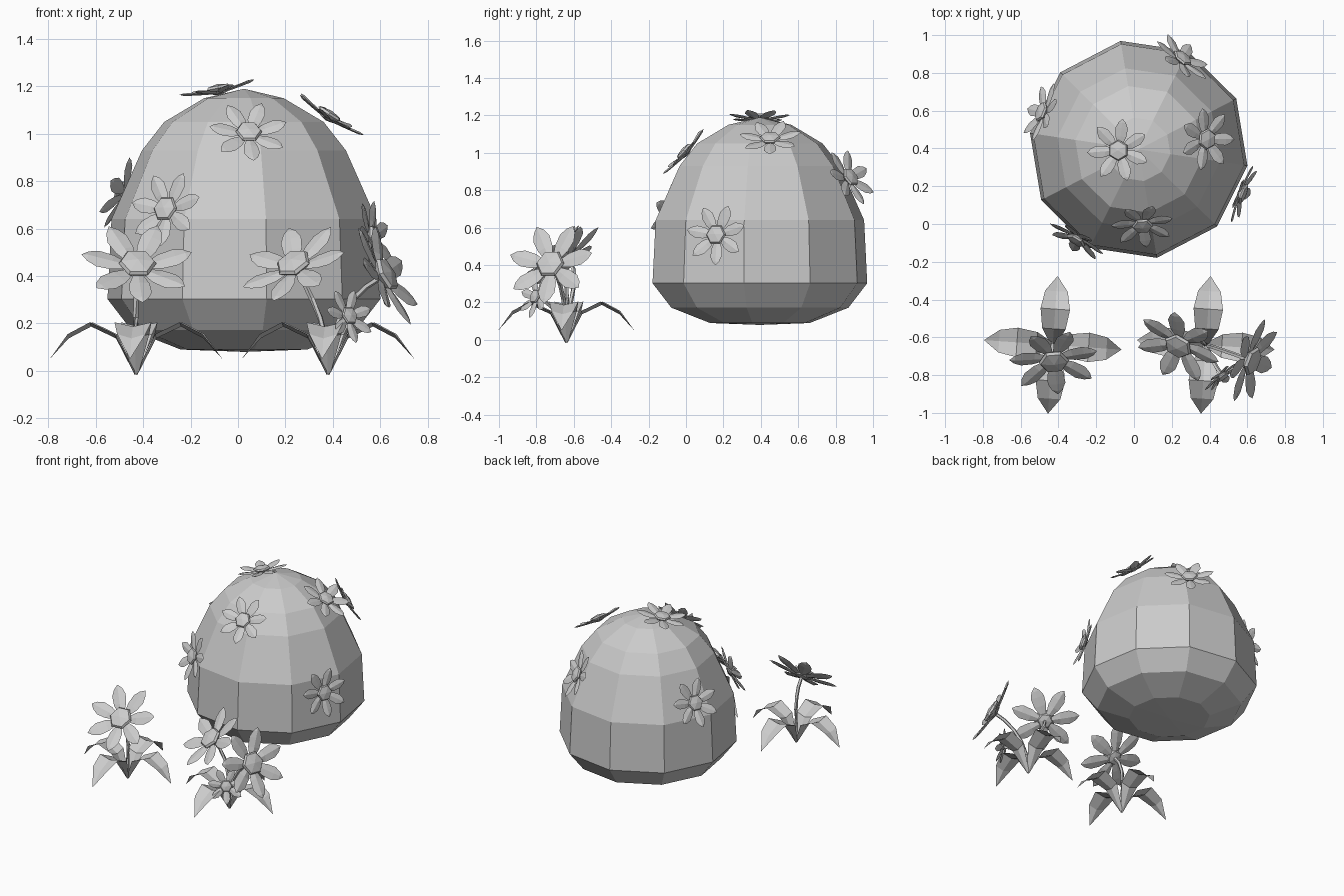
import bpy, bmesh, math
from mathutils import Vector, Matrix

if "Cube" in bpy.data.objects:
    bpy.data.objects.remove(bpy.data.objects["Cube"])

grey = bpy.data.materials.new("pale_grey")
grey.diffuse_color = (0.6, 0.6, 0.6, 1)
grey.use_nodes = True
grey.node_tree.nodes["Principled BSDF"].inputs["Base Color"].default_value = grey.diffuse_color


def finish(bm, name, matrix=None):
    bmesh.ops.recalc_face_normals(bm, faces=bm.faces)
    if matrix:
        bm.transform(matrix)
    me = bpy.data.meshes.new(name)
    bm.to_mesh(me)
    bm.free()
    me.materials.append(grey)
    ob = bpy.data.objects.new(name, me)
    bpy.context.collection.objects.link(ob)
    return ob


def lathe(bm, profile, sides, phase=0.0):
    """Closed solid of revolution; profile is (radius, z), first and last radius 0."""
    rings = []
    for r, z in profile:
        if r == 0:
            rings.append([bm.verts.new((0, 0, z))] * sides)
        else:
            rings.append([bm.verts.new((r * math.cos(phase + math.tau * i / sides),
                                        r * math.sin(phase + math.tau * i / sides), z))
                          for i in range(sides)])
    for a, b in zip(rings, rings[1:]):
        for i in range(sides):
            j = (i + 1) % sides
            bm.faces.new(list(dict.fromkeys((a[i], a[j], b[j], b[i]))))


def strip(bm, rows, rot, thick=0.0, crease=0.0):
    """Pointed blade along +x: rows of (r, z, half width); thick closes the underside."""
    def point(r, y, z):
        return bm.verts.new(rot @ Vector((r, y, z)))
    grid = []
    for r, z, w in rows:
        if w == 0:
            grid.append([point(r, 0, z)] * 4)
        else:
            top = point(r, 0, z + crease)
            under = point(r, 0, z - thick) if thick else top
            grid.append([point(r, -w, z), top, point(r, w, z), under])
    cols = ((0, 1), (1, 2), (2, 3), (3, 0)) if thick else ((0, 1), (1, 2))
    for a, b in zip(grid, grid[1:]):
        for i, j in cols:
            bm.faces.new(list(dict.fromkeys((a[i], a[j], b[j], b[i]))))


def flower(name, pos, normal, R, spin=0.0):
    bm = bmesh.new()
    # seven swollen petals
    rows = [(.15, -.02, .07), (.45, .02, .18), (.72, .06, .20), (.90, .09, .12), (1.02, .11, 0)]
    rows = [(r * R, z * R, w * R) for r, z, w in rows]
    for i in range(7):
        strip(bm, rows, Matrix.Rotation(spin + math.tau * i / 7, 3, 'Z'), .035 * R, .035 * R)
    # six-sided heart
    lathe(bm, [(0, -.1 * R), (.2 * R, -.06 * R), (.34 * R, .08 * R), (.30 * R, .14 * R), (0, .19 * R)], 6)
    rot = Vector(normal).to_track_quat('Z', 'Y').to_matrix().to_4x4()
    finish(bm, name, Matrix.Translation(pos) @ rot)


# Rounded ten-sided bush
bm = bmesh.new()
lathe(bm, [(0, .08), (.27, .09), (.48, .172), (.582, .303), (.565, .64),
           (.435, .93), (.34, 1.05), (.17, 1.15), (0, 1.19)], 10, math.radians(-8.5))
finish(bm, "bush", Matrix.Translation((.025, .395, 0)))

# Blossoms sitting on the bush
blossoms = [
    ((.045, .0, 1.0), (.05, -.74, .66)),
    ((-.08, .39, 1.18), (-.2, 0, .98)),
    ((.38, .45, 1.07), (.54, -.05, .84)),
    ((-.48, .59, .75), (-.85, .35, .42)),
    ((.25, .87, .865), (.55, .68, .45)),
    ((.565, .165, .56), (.9, -.36, .2)),
    ((-.30, -.075, .68), (-.48, -.8, .32)),
]
for i, (pos, nrm) in enumerate(blossoms):
    flower("bush_blossom_%d" % (i + 1), pos, nrm, .165, .3)


# Stemmed plants: four arching leaves, curved stems with a bloom each
def plant(name, x, y, blooms):
    bm = bmesh.new()
    rows = [(.005, 0, .014), (.085, .155, .062), (.19, .205, .078), (.285, .155, .06), (.365, .05, 0)]
    for i in range(4):
        strip(bm, rows, Matrix.Rotation(math.radians(90 * i - 4), 3, 'Z'), 0, -.018)
    finish(bm, name + "_leaves", Matrix.Translation((x, y, 0)))
    for k, (pos, nrm, R) in enumerate(blooms):
        p, n = Vector(pos), Vector(nrm).normalized()
        base = Vector((x, y, .01))
        bend1 = base + Vector((0, 0, p.z * .5))
        bend2 = p - n * p.z * .35
        bm = bmesh.new()
        prev = None
        for s in range(6):
            t = s / 5
            c = ((1 - t) ** 3 * base + 3 * (1 - t) ** 2 * t * bend1
                 + 3 * (1 - t) * t * t * bend2 + t ** 3 * p)
            d = ((1 - t) ** 2 * (bend1 - base) + 2 * (1 - t) * t * (bend2 - bend1)
                 + t * t * (p - bend2))
            q = d.to_track_quat('Z', 'Y')
            ring = [bm.verts.new(c + q @ Vector((.012 * math.cos(a * math.tau / 5),
                                                 .012 * math.sin(a * math.tau / 5), 0)))
                    for a in range(5)]
            if prev:
                for a in range(5):
                    b = (a + 1) % 5
                    bm.faces.new((prev[a], prev[b], ring[b], ring[a]))
            prev = ring
        finish(bm, "%s_stem_%d" % (name, k + 1))
        flower("%s_bloom_%d" % (name, k + 1), p, n, R, .25)


plant("left_plant", -.43, -.64, [((-.425, -.715, .44), (.06, -.7, .7), .235)])
plant("right_plant", .38, -.64, [
    ((.24, -.635, .44), (-.35, -.6, .72), .23),
    ((.61, -.72, .40), (.83, -.32, .42), .235),
    ((.465, -.80, .23), (.6, -.75, .3), .12),
])
